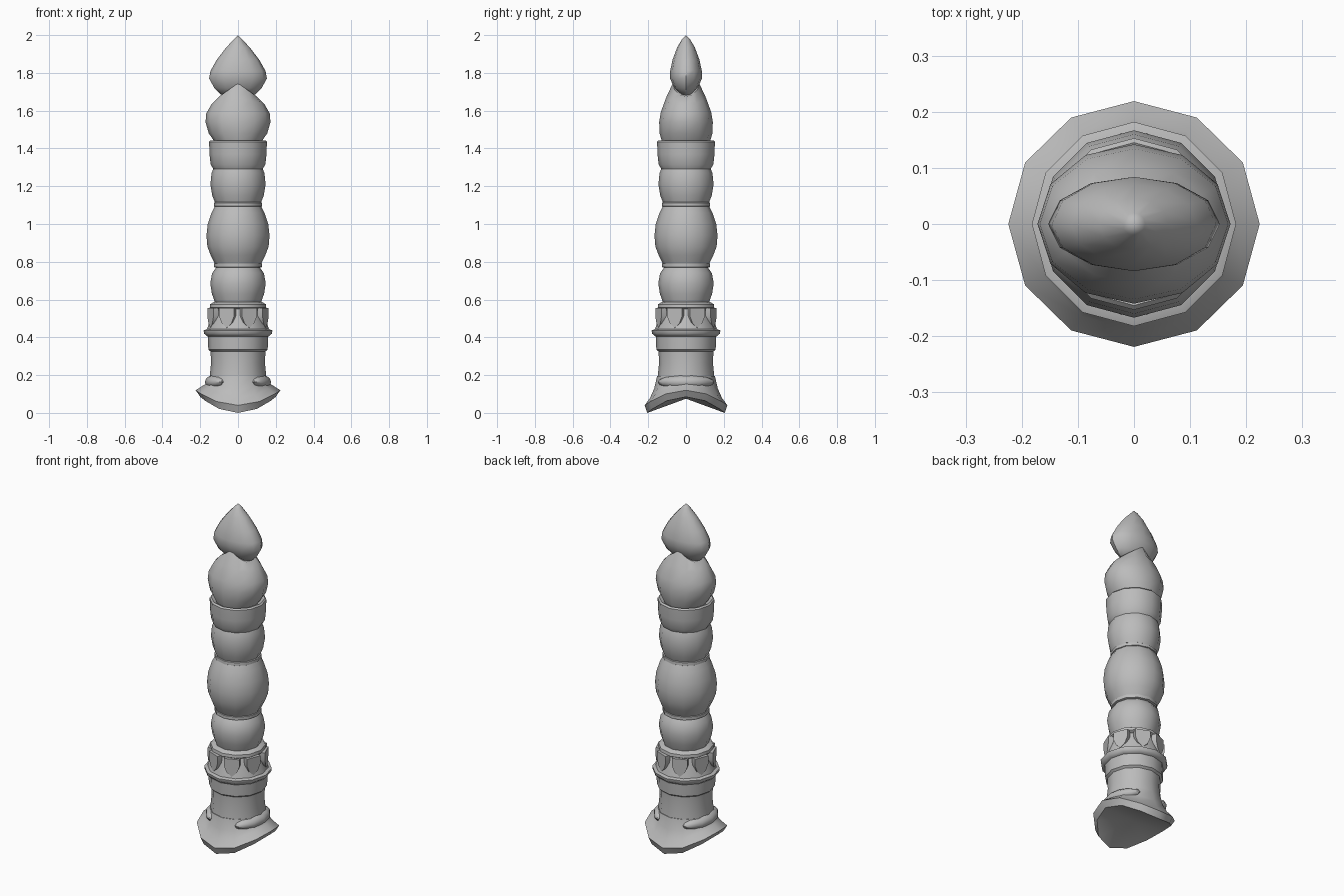
import bpy, bmesh, math
from math import cos, sin, pi

cube = bpy.data.objects.get("Cube")
if cube:
    bpy.data.objects.remove(cube)

stone = bpy.data.materials.new("grey stone")
GREY = (0.5, 0.5, 0.5, 1)
stone.diffuse_color = GREY
stone.use_nodes = True
stone.node_tree.nodes["Principled BSDF"].inputs["Base Color"].default_value = GREY
SIDES = 12


def finish(name, bm, angle=45):
    bmesh.ops.recalc_face_normals(bm, faces=bm.faces)
    mesh = bpy.data.meshes.new(name)
    bm.to_mesh(mesh)
    bm.free()
    mesh.materials.append(stone)
    obj = bpy.data.objects.new(name, mesh)
    bpy.context.collection.objects.link(obj)
    bpy.ops.object.select_all(action='DESELECT')
    obj.select_set(True)
    bpy.context.view_layer.objects.active = obj
    bpy.ops.object.shade_smooth_by_angle(angle=math.radians(angle))
    return obj


def loft(name, rings, bottom, top, power=2, angle=45):
    """Stack oval rings (rx, ry, z, rise towards the x sides) and close both ends to a point."""
    bm = bmesh.new()
    loops = []
    for rx, ry, z, rise in rings:
        loops.append([bm.verts.new((rx * cos(a), ry * sin(a), z + rise * abs(cos(a)) ** power))
                      for a in (2 * pi * i / SIDES for i in range(SIDES))])
    for low, high in zip(loops, loops[1:]):
        for i in range(SIDES):
            j = (i + 1) % SIDES
            bm.faces.new((low[i], low[j], high[j], high[i]))
    for loop, z in ((loops[0], bottom), (loops[-1], top)):
        tip = bm.verts.new((0, 0, z))
        for i in range(SIDES):
            bm.faces.new((loop[i], loop[(i + 1) % SIDES], tip))
    return finish(name, bm, angle)


def turned(name, profile):
    rings = [(r, r, z, 0) for r, z in profile]
    return loft(name, rings, profile[0][1], profile[-1][1])


# Saddle-shaped flared foot
loft("flared_foot", [(.20, .205, 0, .085), (.224, .219, .04, .08), (.185, .19, .08, .065),
                     (.16, .168, .13, .03), (.15, .153, .195, 0)], .075, .195)

# Rounded lobes on the sides of the foot
for label, side in (("left", 1), ("right", -1)):
    bm = bmesh.new()
    bmesh.ops.create_uvsphere(bm, u_segments=12, v_segments=8, radius=1)
    for v in bm.verts:
        y = .15 * v.co.y
        v.co = (side * (.125 + .05 * v.co.x - 1.8 * y * y), y, .163 + .038 * v.co.z)
    finish(label + "_foot_lobe", bm)

# Turned shaft, from the bottom up
turned("lower_drum", [(.15, .19), (.143, .26), (.145, .325), (.157, .335), (.16, .41)])
turned("wide_ring", [(.162, .405), (.18, .42), (.182, .437), (.165, .443)])
turned("petal_collar", [(.165, .44), (.13, .55)])
turned("upper_ring", [(.14, .55), (.15, .558), (.148, .575), (.125, .588)])
turned("small_bulb", [(.122, .585), (.138, .63), (.147, .685), (.137, .74), (.115, .77)])
turned("bulb_ring", [(.115, .768), (.127, .772), (.127, .79), (.115, .796)])
turned("large_bulb", [(.122, .79), (.145, .835), (.162, .88), (.167, .94), (.16, 1.0),
                      (.14, 1.06), (.12, 1.10)])
turned("neck_ring", [(.118, 1.09), (.128, 1.095), (.127, 1.112), (.115, 1.12)])
turned("upper_bulb", [(.118, 1.105), (.136, 1.15), (.146, 1.21), (.14, 1.27), (.128, 1.3)])
turned("top_cup", [(.127, 1.285), (.145, 1.315), (.151, 1.37), (.153, 1.435), (.145, 1.443),
                   (.125, 1.432)])

# Pointed petals around the collar
outline = [(-.042, .555), (-.042, .51), (-.028, .475), (0, .45), (.028, .475), (.042, .51), (.042, .555)]
for n in range(8):
    a = (n + .5) * pi / 4
    bm = bmesh.new()
    layers = []
    for depth in (0, -.03):
        layers.append([bm.verts.new(((.158 + depth) * cos(a) - w * sin(a),
                                     (.158 + depth) * sin(a) + w * cos(a), z)) for w, z in outline])
    front, back = layers
    bm.faces.new(front)
    bm.faces.new(back)
    for i in range(len(outline)):
        j = (i + 1) % len(outline)
        bm.faces.new((front[i], front[j], back[j], back[i]))
    finish("collar_petal_%d" % (n + 1), bm, 30)

# Bud with a front and a back tip, and the flame-shaped finial it holds
loft("bud", [(.12, .125, 1.43, 0), (.155, .14, 1.48, 0), (.172, .142, 1.54, 0), (.168, .134, 1.59, -.005),
             (.14, .105, 1.67, -.035), (.10, .07, 1.745, -.07)], 1.43, 1.69, power=1)
loft("flame_finial", [(.09, .03, 1.685, 0), (.125, .063, 1.72, 0), (.153, .084, 1.77, 0), (.146, .084, 1.81, 0),
                      (.112, .071, 1.87, 0), (.062, .047, 1.935, 0), (.02, .02, 1.98, 0)], 1.675, 2.0)
